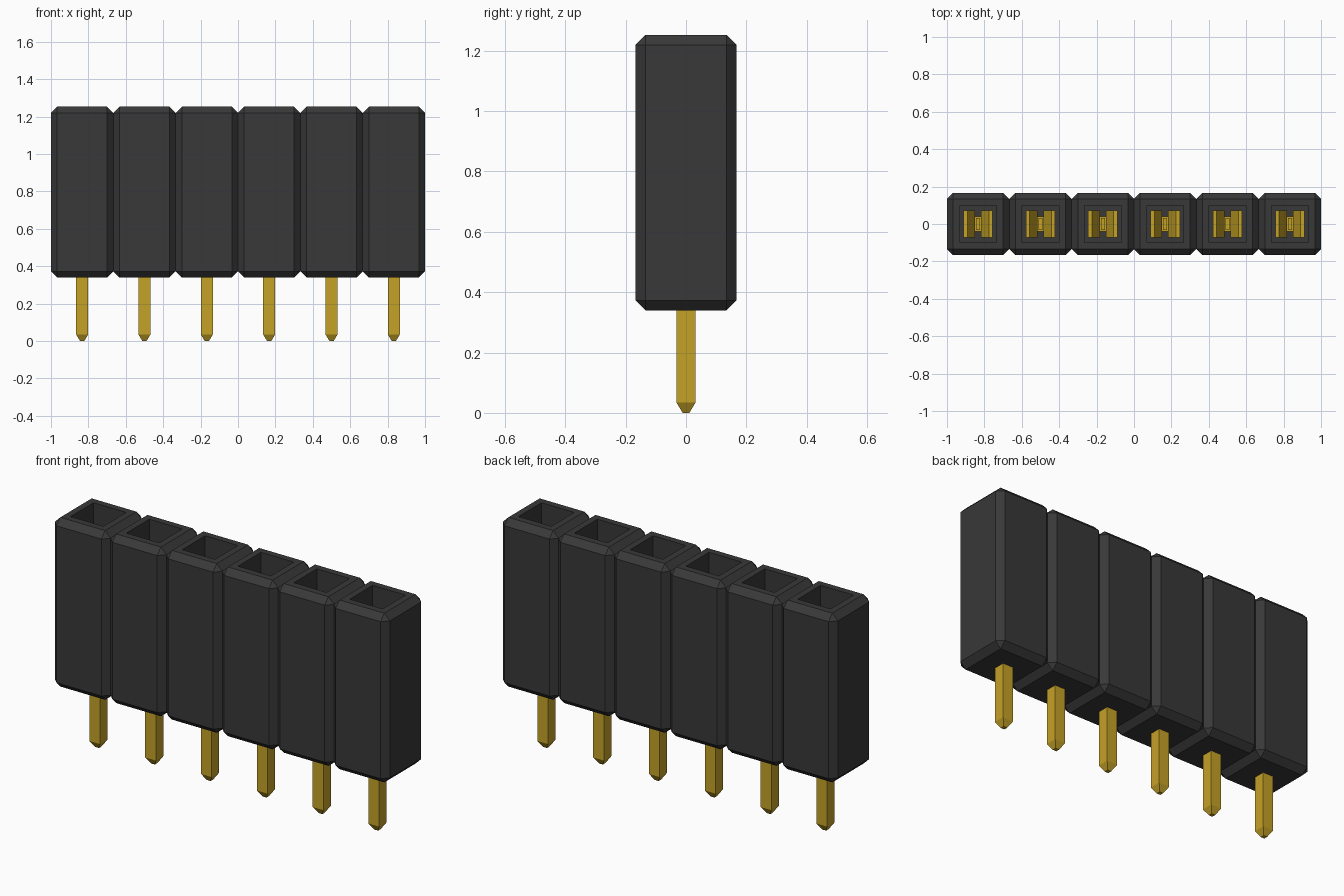
import bpy, bmesh
from mathutils import Matrix

cube = bpy.data.objects.get("Cube")
if cube:
    bpy.data.objects.remove(cube)

COUNT = 6
PITCH = 2 / COUNT
BOTTOM, TOP, FLOOR = 0.34, 1.253, 0.44
CHAMFER = 0.033
SOCKET = 0.083


def material(name, rgb):
    m = bpy.data.materials.new(name)
    m.use_nodes = True
    m.diffuse_color = (*rgb, 1)
    m.node_tree.nodes["Principled BSDF"].inputs["Base Color"].default_value = (*rgb, 1)
    return m


black = material("black plastic", (0.040, 0.040, 0.040))
gold = material("gold metal", (0.56, 0.36, 0.02))


def to_mesh(bm, name, mat):
    bmesh.ops.recalc_face_normals(bm, faces=bm.faces)
    me = bpy.data.meshes.new(name)
    bm.to_mesh(me)
    bm.free()
    me.materials.append(mat)
    return me


def place(name, me, x=0):
    ob = bpy.data.objects.new(name, me)
    ob.location.x = x
    bpy.context.collection.objects.link(ob)
    return ob


def add_cell(bm, x):
    """Chamfered block with a square socket sunk into its top."""
    cell = bmesh.new()
    bmesh.ops.create_cube(cell, size=1, matrix=Matrix.Translation((x, 0, (BOTTOM + TOP) / 2))
                          @ Matrix.Diagonal((PITCH, PITCH, TOP - BOTTOM, 1)))
    bmesh.ops.bevel(cell, geom=cell.edges[:], offset=CHAMFER, segments=1,
                    profile=0.5, affect='EDGES')
    cell.normal_update()
    top = max(cell.faces, key=lambda f: f.calc_center_median().z)
    bmesh.ops.inset_region(cell, faces=[top], thickness=PITCH / 2 - CHAMFER - SOCKET)
    floor = bmesh.ops.extrude_discrete_faces(cell, faces=[top])["faces"][0]
    for v in floor.verts:
        v.co.z = FLOOR
    bmesh.ops.remove_doubles(cell, verts=cell.verts, dist=1e-5)
    # Open the sides where neighbouring blocks meet
    inner = [f for f in cell.faces
             if abs(abs(f.calc_center_median().x - x) - PITCH / 2) < 1e-3
             and abs(f.calc_center_median().x) < 0.99]
    bmesh.ops.delete(cell, geom=inner, context='FACES')
    tmp = bpy.data.meshes.new("cell_part")
    cell.to_mesh(tmp)
    cell.free()
    bm.from_mesh(tmp)
    bpy.data.meshes.remove(tmp)


centres = [(i + 0.5) * PITCH - 1 for i in range(COUNT)]

# Housing
bm = bmesh.new()
for x in centres:
    add_cell(bm, x)
bmesh.ops.remove_doubles(bm, verts=bm.verts, dist=1e-4)
place("header_body", to_mesh(bm, "header_body", black))

# Square pin with a blunt tapered tip and a thin tongue inside the socket
bm = bmesh.new()
rings = []
for z, hx, hy in [(0, 0.011, 0.011), (0.035, 0.032, 0.032), (0.46, 0.032, 0.032),
                  (0.50, 0.011, 0.032), (0.72, 0.011, 0.032)]:
    rings.append([bm.verts.new((sx * hx, sy * hy, z))
                  for sx, sy in ((-1, -1), (1, -1), (1, 1), (-1, 1))])
for a, b in zip(rings, rings[1:]):
    for i in range(4):
        j = (i + 1) % 4
        bm.faces.new((a[i], a[j], b[j], b[i]))
bm.faces.new(rings[0][::-1])
bm.faces.new(rings[-1])
pin_mesh = to_mesh(bm, "pin", gold)

# Pair of bent spring blades joined by a cross bar
bm = bmesh.new()
profile = [(0.070, 0.45), (0.070, 0.70), (0.022, 0.92), (0.062, 1.02), (0.078, 1.02)]
for side in (-1, 1):
    rows = [[bm.verts.new((side * x, y, z)) for y in (-0.073, 0.073)] for x, z in profile]
    faces = []
    for a, b in zip(rows, rows[1:]):
        quad = (a[0], a[1], b[1], b[0])
        faces.append(bm.faces.new(quad if side > 0 else quad[::-1]))
    bm.normal_update()
    bmesh.ops.solidify(bm, geom=faces, thickness=0.006)
bmesh.ops.create_cube(bm, size=1, matrix=Matrix.Translation((0, 0, 0.56))
                      @ Matrix.Diagonal((0.14, 0.08, 0.10, 1)))
blade_mesh = to_mesh(bm, "spring_contact", gold)

for n, x in enumerate(centres, 1):
    place(f"pin_{n}", pin_mesh, x)
    place(f"spring_contact_{n}", blade_mesh, x)
